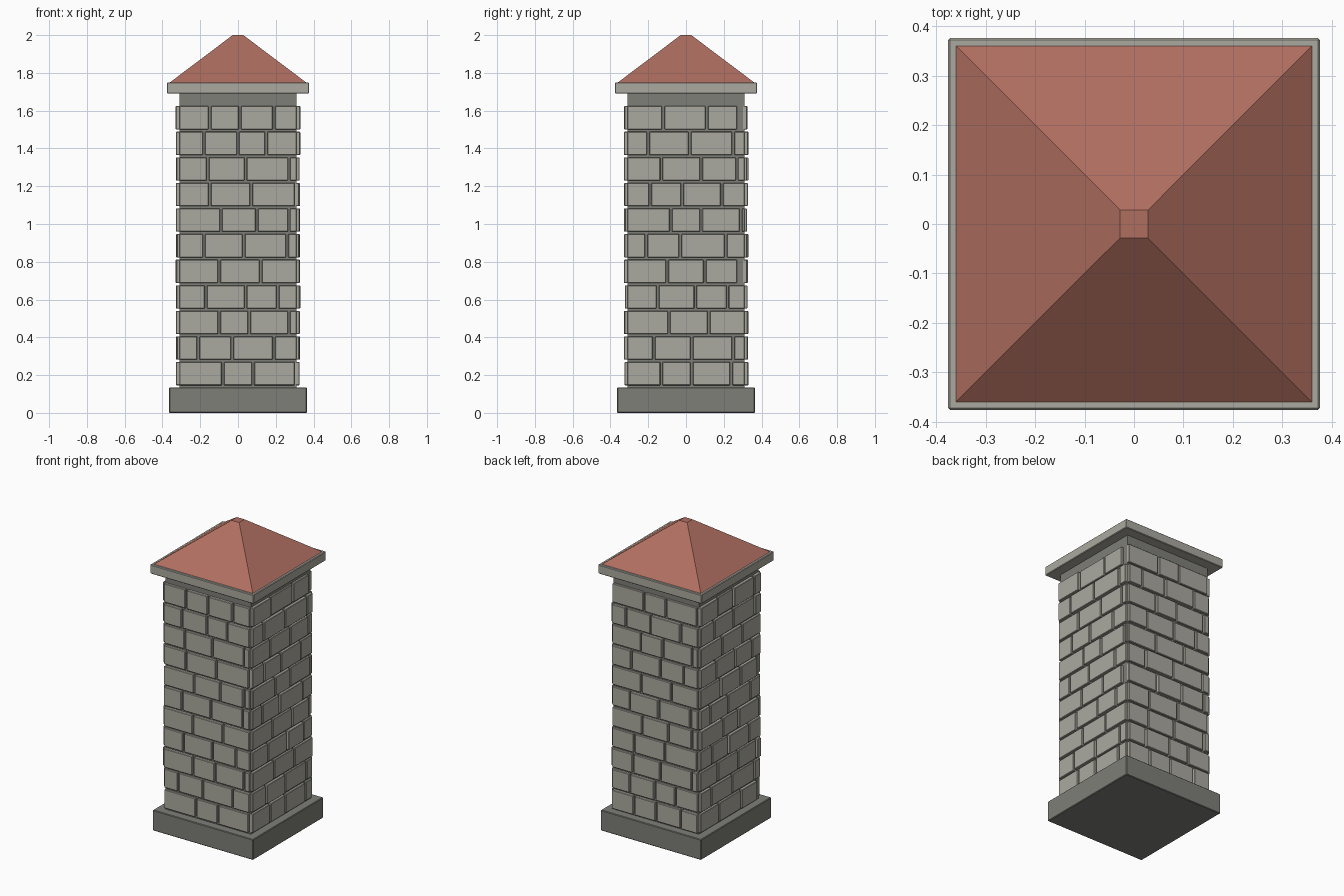
import bpy
import bmesh
import random
from mathutils import Matrix, Vector

random.seed(4)
cube = bpy.data.objects.get("Cube")
if cube:
    bpy.data.objects.remove(cube)


def make_material(name, rgb):
    mat = bpy.data.materials.new(name)
    mat.use_nodes = True
    color = (*rgb, 1)
    mat.diffuse_color = color
    for node in mat.node_tree.nodes:
        if node.type == "BSDF_PRINCIPLED":
            node.inputs["Base Color"].default_value = color
    return mat


STONE = make_material("light_stone", (0.41, 0.4, 0.35))
MORTAR = make_material("dark_stone", (0.21, 0.21, 0.19))
TILE = make_material("red_tile", (0.43, 0.156, 0.117))


def add_box(bm, low, high):
    low, high = Vector(low), Vector(high)
    place = Matrix.Translation((low + high) / 2) @ Matrix.Diagonal((*(high - low), 1))
    return bmesh.ops.create_cube(bm, size=1, matrix=place)["verts"]


def finish(bm, name, mat, bevel=0):
    mesh = bpy.data.meshes.new(name)
    bm.to_mesh(mesh)
    bm.free()
    mesh.materials.append(mat)
    obj = bpy.data.objects.new(name, mesh)
    bpy.context.collection.objects.link(obj)
    if bevel:
        mod = obj.modifiers.new("chipped_edges", "BEVEL")
        mod.width = bevel
        mod.segments = 1
    return obj


def square_block(name, half, bottom, top, mat, bevel=0, top_half=None):
    bm = bmesh.new()
    verts = add_box(bm, (-half, -half, bottom), (half, half, top))
    if top_half:
        for v in verts:
            if v.co.z > (bottom + top) / 2:
                v.co.x *= top_half / half
                v.co.y *= top_half / half
    return finish(bm, name, mat, bevel)


# Plinth, core, cap and truncated pyramid roof
HALF = 0.31
square_block("plinth", 0.365, 0, 0.135, MORTAR, 0.004)
square_block("shaft_core", HALF, 0.13, 1.69, MORTAR)
square_block("cap_slab", 0.376, 1.69, 1.75, STONE, 0.004)
square_block("roof", 0.36, 1.75, 2, TILE, top_half=0.028)

# Joint positions along each course, bottom to top; last value is the course end
FRONT = [
    (-.08, .08, .3), (-.21, -.03, .19, HALF), (-.1, .06, .27, HALF),
    (-.17, .04, .21, HALF), (-.1, .12, HALF), (-.18, .03, .26, HALF),
    (-.09, .1, .27, HALF), (-.15, .07, .3), (-.16, .04, .27, HALF),
    (-.18, 0, .15, HALF), (-.15, .01, .19, HALF),
]
SIDE = [
    (-.13, .03, .24, HALF), (-.17, .03, .25, HALF), (-.09, .12, HALF),
    (-.15, .05, .22, HALF), (-.1, .1, .27), (-.21, -.03, .21, HALF),
    (-.08, .08, .29, HALF), (-.19, -.02, .19, HALF), (-.13, .08, .27, HALF),
    (-.2, .02, .25, HALF), (-.12, .11, .27),
]
PITCH, HEIGHT, GAP = 0.1355, 0.123, 0.006


def stone_face(name, courses, quarter_turns):
    bm = bmesh.new()
    for row, joints in enumerate(courses):
        z = 0.146 + row * PITCH
        start = -HALF
        for end in joints:
            left = start if start == -HALF else start + GAP
            right = end if end == joints[-1] else end - GAP
            out = HALF + random.uniform(0.012, 0.02)
            add_box(bm, (left, -out, z), (right, 0.01 - HALF, z + HEIGHT))
            start = end
    bmesh.ops.rotate(bm, verts=bm.verts,
                     matrix=Matrix.Rotation(quarter_turns * 1.5707963, 3, "Z"))
    finish(bm, name, STONE, 0.003)


# Stone courses on the four sides
stone_face("front_stones", FRONT, 0)
stone_face("left_stones", SIDE, 1)
stone_face("back_stones", FRONT[::-1], 2)
stone_face("right_stones", SIDE[::-1], 3)
